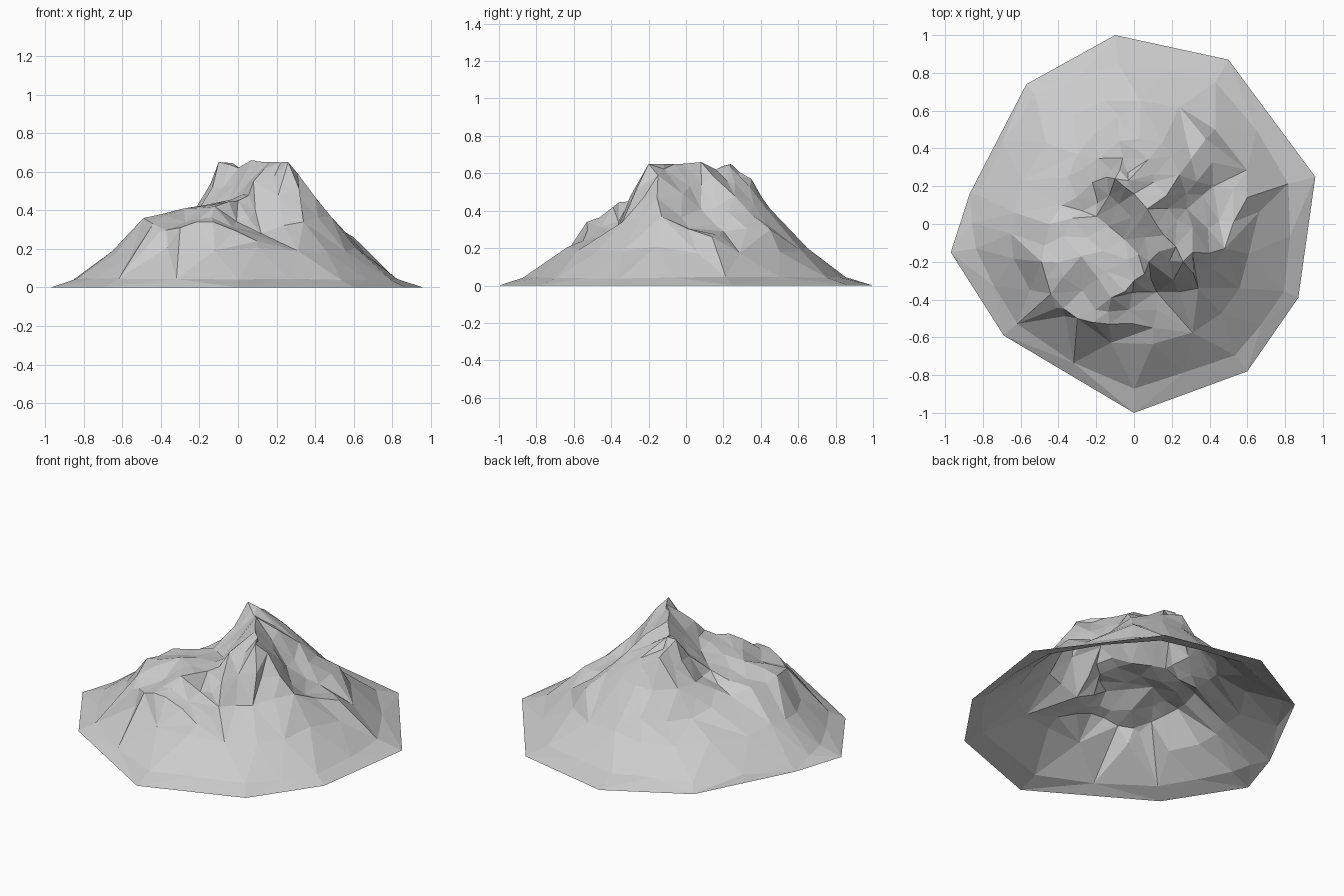
import bpy, bmesh, random
from mathutils import Vector
from mathutils.geometry import delaunay_2d_cdt

if "Cube" in bpy.data.objects:
    bpy.data.objects.remove(bpy.data.objects["Cube"])

random.seed(4)

# Foot outline of the mountain
RIM = [(-.10, 1.0), (.50, .87), (.96, .25), (.87, -.39), (.60, -.78), (0, -1.0),
       (-.69, -.59), (-.97, -.15), (-.87, .16), (-.57, .74)]

# Summit ridge, running from front right to back left
RIDGE = [(.26, -.20, .65), (.16, -.06, .65), (.07, .08, .66), (0, .16, .62),
         (-.03, .23, .645), (-.10, .24, .65)]

# Spurs and shoulders
SPURS = [(.08, -.20, .55), (.00, -.30, .45), (-.12, -.39, .42), (-.13, -.53, .34),
         (-.28, -.17, .41), (-.49, -.20, .36), (-.45, 0, .355), (-.44, -.37, .33),
         (-.06, .35, .57), (.03, .45, .41), (.15, .43, .41), (.38, .45, .30),
         (.24, .26, .48), (.31, -.15, .59), (.48, -.13, .37), (.60, .14, .26)]

# Gullies and hollows between the spurs
GULLIES = [(-.05, -.08, .44), (-.20, .04, .41), (-.22, .22, .41), (-.38, .10, .32),
           (-.30, .37, .26), (-.08, .57, .28), (.28, .08, .41), (.42, .20, .29),
           (.12, -.36, .28), (.34, -.34, .34), (.10, -.55, .24), (-.30, -.50, .31)]


def apron():
    """Rings of points that carry the slope down to the foot."""
    pts = [(x, y, 0) for x, y in RIM]
    n = len(RIM)
    for scale, z, steps in ((.87, .042, (0, .5)), (.67, .19, (.25, .75))):
        for i in range(n):
            a, b = Vector(RIM[i]), Vector(RIM[(i + 1) % n])
            for t in steps:
                p = a.lerp(b, t)
                p = p.normalized() * (scale * (.5 + .5 * p.length))
                k = random.uniform(-.03, .03)
                pts.append((p.x * (1 + k), p.y * (1 + k), z * (1 - 4 * k)))
    return pts


# Join all points into one faceted skin, open underneath
points = [Vector(p) for p in RIDGE + SPURS + GULLIES + apron()]
flat, _, tris, origin, _, _ = delaunay_2d_cdt([p.xy for p in points], [], [], 0, 1e-5)
bm = bmesh.new()
verts = [bm.verts.new((p.x, p.y, points[o[0]].z)) for p, o in zip(flat, origin)]
for t in tris:
    bm.faces.new([verts[i] for i in t])

# Break up the upper slopes into small crags, keeping the ridge and foot fixed
core = [e for e in bm.edges
        if all(v.co.xy.length < .62 for v in e.verts) and e.calc_length() > .13]
cut = bmesh.ops.subdivide_edges(bm, edges=core, cuts=1)
for v in cut["geom_inner"]:
    if isinstance(v, bmesh.types.BMVert):
        low = -.025 if v.co.z < .62 else -.005
        v.co += Vector((random.uniform(-.02, .02), random.uniform(-.02, .02),
                        random.uniform(low, -low * .6)))
bmesh.ops.triangulate(bm, faces=bm.faces[:])
bmesh.ops.recalc_face_normals(bm, faces=bm.faces[:])
if sum(f.normal.z for f in bm.faces) < 0:
    bmesh.ops.reverse_faces(bm, faces=bm.faces[:])

mesh = bpy.data.meshes.new("mountain")
bm.to_mesh(mesh)
bm.free()
bpy.context.collection.objects.link(bpy.data.objects.new("mountain", mesh))
